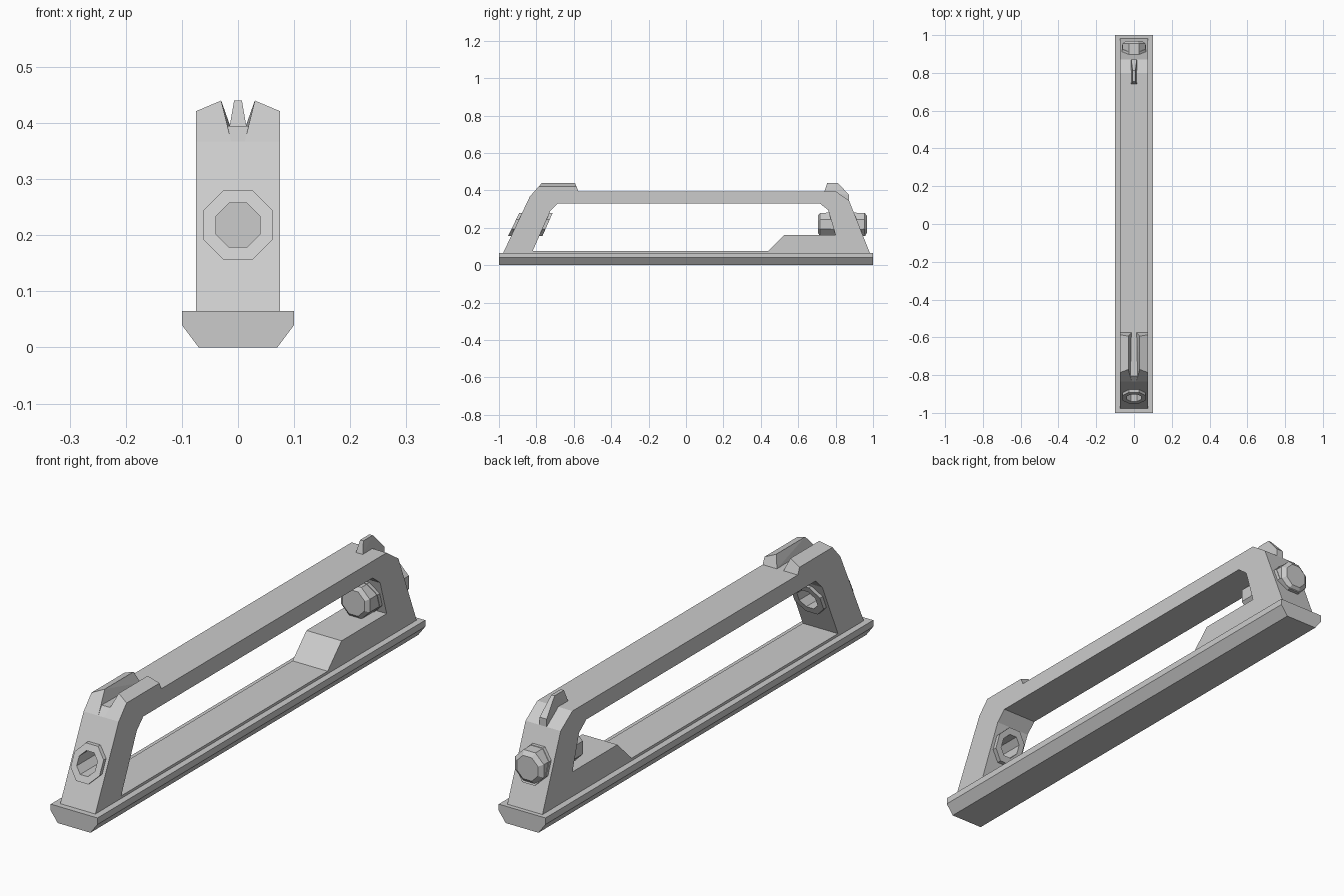
import bpy, bmesh, math

if "Cube" in bpy.data.objects:
    bpy.data.objects.remove(bpy.data.objects["Cube"])

ZC = 0.218  # height of the fastener axis


def finish(name, bm):
    bmesh.ops.recalc_face_normals(bm, faces=bm.faces[:])
    me = bpy.data.meshes.new(name)
    bm.to_mesh(me)
    bm.free()
    ob = bpy.data.objects.new(name, me)
    bpy.context.collection.objects.link(ob)
    return ob


def loft(name, rings):
    """Skin a list of equal-length rings and cap both ends."""
    bm = bmesh.new()
    vs = [[bm.verts.new(p) for p in r] for r in rings]
    n = len(vs[0])
    for a, b in zip(vs, vs[1:]):
        for i in range(n):
            j = (i + 1) % n
            bm.faces.new((a[i], a[j], b[j], b[i]))
    bm.faces.new(vs[0])
    bm.faces.new(vs[-1][::-1])
    return finish(name, bm)


def side_profile(name, pts, w):
    return loft(name, [[(x, y, z) for y, z in pts] for x in (-w, w)])


def octagon(name, sections):
    """Sections: (y at axis, flat-to-centre radius, y slant per z)."""
    rings = []
    for y, r, slant in sections:
        c = r / math.cos(math.pi / 8)
        ring = []
        for i in range(8):
            a = math.pi / 8 + i * math.pi / 4
            z = c * math.sin(a)
            ring.append((c * math.cos(a), y + slant * z, ZC + z))
        rings.append(ring)
    return loft(name, rings)


def hull(name, pts):
    bm = bmesh.new()
    for p in pts:
        bm.verts.new(p)
    bmesh.ops.convex_hull(bm, input=bm.verts[:])
    bmesh.ops.dissolve_limit(bm, angle_limit=0.01, verts=bm.verts[:], edges=bm.edges[:])
    return finish(name, bm)


def cut(target, cutter):
    m = target.modifiers.new("cut", 'BOOLEAN')
    m.operation = 'DIFFERENCE'
    m.solver = 'EXACT'
    m.object = cutter
    cutter.hide_render = True
    cutter.hide_set(True)
    bpy.context.view_layer.objects.active = target
    bpy.ops.object.modifier_apply(modifier=m.name)


# Base rail with chamfered underside
section = [(-0.07, 0), (0.07, 0), (0.1, 0.04), (0.1, 0.065), (-0.1, 0.065), (-0.1, 0.04)]
loft("base_rail", [[(x, y, z) for x, z in section] for y in (-1, 1)])

# Open frame: two slanted legs, top bar and stepped floor
frame = side_profile("frame", [
    (-0.98, 0.06), (0.985, 0.06), (0.872, 0.345), (0.80, 0.395),
    (-0.805, 0.395), (-0.835, 0.367)], 0.075)
opening = side_profile("opening_cutter", [
    (-0.82, 0.075), (0.44, 0.075), (0.525, 0.16), (0.80, 0.16),
    (0.76, 0.295), (0.715, 0.33), (-0.685, 0.33), (-0.725, 0.29)], 0.2)
cut(frame, opening)

# Front collar with a through hole
collar = octagon("front_collar", [(-0.921, 0.062, 0.483), (-0.740, 0.062, 0.442)])
hole = octagon("hole_cutter", [(-1.1, 0.039, 0), (-0.5, 0.039, 0)])
cut(frame, hole)
cut(collar, hole)
for helper in (opening, hole):
    bpy.data.objects.remove(helper)

# Rear collar and the bolt heads on both sides of the leg
octagon("rear_collar", [(0.768, 0.063, -0.296), (0.936, 0.063, -0.404)])
octagon("rear_bolt", [(0.705, 0.047, 0), (0.717, 0.061, 0),
                      (0.955, 0.061, 0), (0.968, 0.045, 0)])

# Paired notch blocks on the front of the bar
for s, side in ((-1, "left"), (1, "right")):
    hull(f"notch_block_{side}", [
        (s * x, y, z) for x, y, z in (
            (0.012, -0.835, 0.367), (0.075, -0.835, 0.367),
            (0.014, -0.575, 0.395), (0.075, -0.575, 0.395),
            (0.030, -0.770, 0.440), (0.030, -0.594, 0.440),
            (0.075, -0.787, 0.421), (0.075, -0.586, 0.421))])

# Tapered blade at the rear of the bar
hull("rear_blade", [(s * x, y, z) for s in (-1, 1) for x, y, z in (
    (0.015, 0.74, 0.393), (0.007, 0.755, 0.44), (0.007, 0.812, 0.44),
    (0.015, 0.872, 0.375), (0.015, 0.872, 0.345))])
